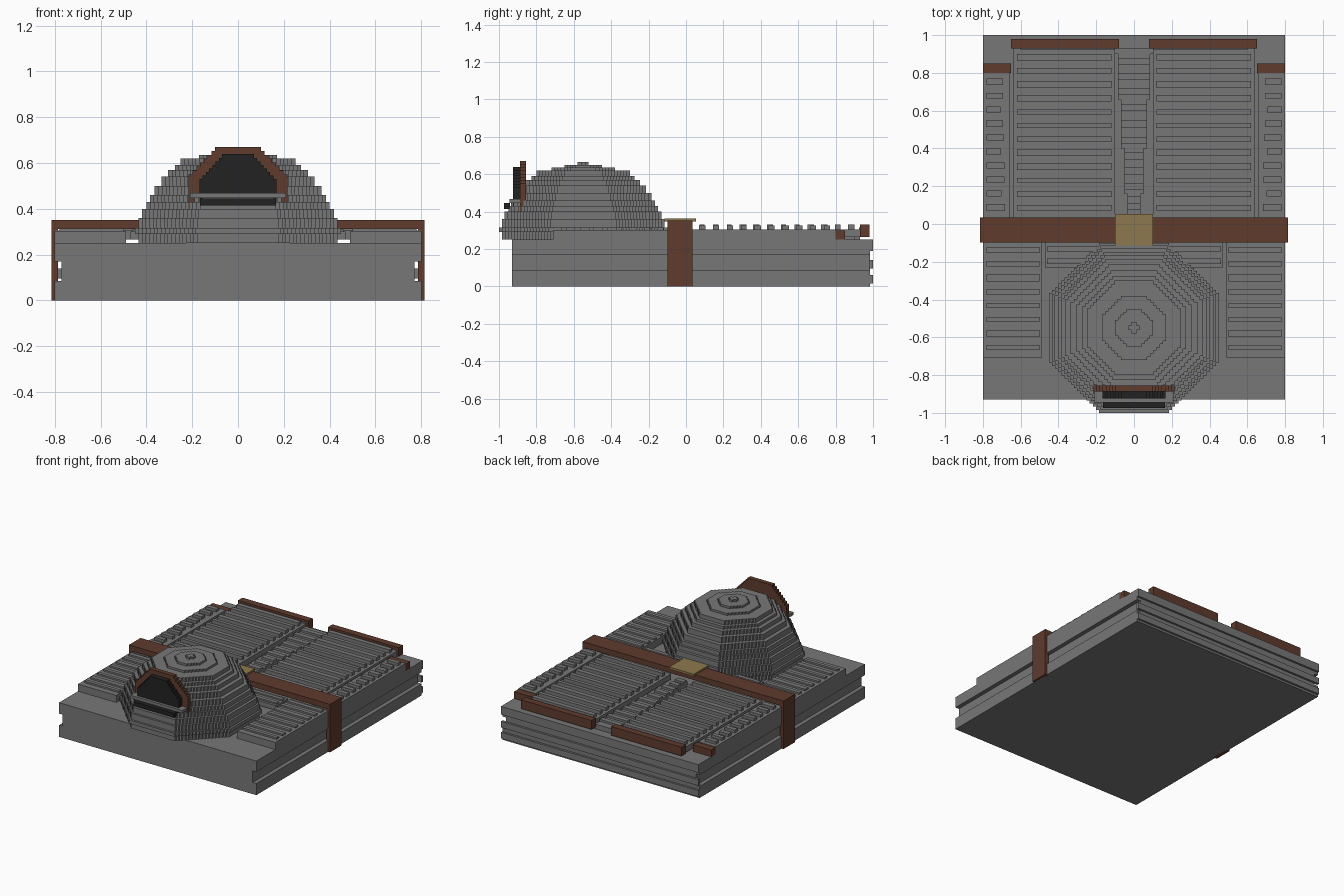
import bpy, bmesh, math, random

if "Cube" in bpy.data.objects:
    bpy.data.objects.remove(bpy.data.objects["Cube"])

random.seed(4)


def material(name, rgb):
    m = bpy.data.materials.new(name)
    m.diffuse_color = (*rgb, 1)
    m.use_nodes = True
    m.node_tree.nodes["Principled BSDF"].inputs["Base Color"].default_value = m.diffuse_color
    return m


GREY = material("stone grey", (0.185, 0.185, 0.185))
BROWN = material("leather brown", (0.115, 0.044, 0.027))
TAN = material("dull brass", (0.27, 0.19, 0.075))
BLACK = material("dark glass", (0.016, 0.016, 0.016))


def finish(name, bm, mat):
    bmesh.ops.recalc_face_normals(bm, faces=bm.faces)
    me = bpy.data.meshes.new(name)
    bm.to_mesh(me)
    bm.free()
    me.materials.append(mat)
    ob = bpy.data.objects.new(name, me)
    bpy.context.collection.objects.link(ob)
    return ob


def add_prism(bm, pts, axis, lo, hi):
    """Extrude a closed 2D outline along z ('z', points x,y) or y ('y', points x,z)."""
    def place(p, h):
        return (p[0], p[1], h) if axis == 'z' else (p[0], h, p[1])
    a = [bm.verts.new(place(p, lo)) for p in pts]
    b = [bm.verts.new(place(p, hi)) for p in pts]
    n = len(pts)
    bm.faces.new(a)
    bm.faces.new(b[::-1])
    for i in range(n):
        bm.faces.new((a[i], a[(i + 1) % n], b[(i + 1) % n], b[i]))


def add_box(bm, x0, x1, y0, y1, z0, z1):
    add_prism(bm, [(x0, y0), (x1, y0), (x1, y1), (x0, y1)], 'z', z0, z1)


def boxes(name, mat, items, mirror=False):
    bm = bmesh.new()
    for x0, x1, y0, y1, z0, z1 in items:
        add_box(bm, x0, x1, y0, y1, z0, z1)
        if mirror:
            add_box(bm, -x1, -x0, y0, y1, z0, z1)
    return finish(name, bm, mat)


def slats(x0, x1, y0, y1, z0, z1, jitter=0.0):
    """Row of cross slats with slightly uneven widths."""
    n = round((y1 - y0) / 0.0725)
    out = []
    for i in range(n):
        y = y0 + (i + 0.5) * (y1 - y0) / n
        w = random.uniform(0.012, 0.019)
        out.append((x0 + random.uniform(0, jitter), x1, y - w, y + w, z0, z1))
    return out


# Base slab with a groove along each side
bm = bmesh.new()
half = [(0.8, 0), (0.8, 0.085), (0.77, 0.085), (0.77, 0.17), (0.8, 0.17), (0.8, 0.25)]
add_prism(bm, half + [(-x, z) for x, z in reversed(half)], 'y', -0.93, 0.985)
finish("base_slab", bm, GREY)
boxes("back_ribs", GREY, [(-0.8, 0.8, 0.98, 1.0, a, b)
                          for a, b in ((0.015, 0.06), (0.095, 0.14), (0.19, 0.25))])

# Raised plates
boxes("main_plates", GREY, [(0.10, 0.64, 0.03, 0.93, 0.265, 0.305)], True)
boxes("side_plates", GREY, [(0.66, 0.8, -0.1, 0.8, 0.25, 0.305)], True)
boxes("front_plates", GREY, [(0.49, 0.8, -0.71, -0.09, 0.25, 0.302)], True)
boxes("rear_dome_plate", GREY, [(-0.47, 0.47, -0.23, -0.09, 0.265, 0.30)])

# Slats across the plates
boxes("main_slats", GREY, slats(0.12, 0.62, 0.05, 0.92, 0.30, 0.33), True)
boxes("side_slats", GREY, slats(0.68, 0.78, 0.05, 0.79, 0.30, 0.325, 0.03), True)
boxes("front_slats", GREY, slats(0.50, 0.78, -0.69, -0.1, 0.30, 0.314), True)
boxes("rear_dome_slats", GREY, slats(-0.46, 0.46, -0.23, -0.1, 0.295, 0.31))

# Stepped central spine with cross ribs
spine = [(0.035, 0.03, 0.16), (0.05, 0.16, 0.40), (0.07, 0.40, 0.66), (0.085, 0.66, 0.90),
         (0.10, 0.90, 0.93)]
boxes("spine", GREY, [(-w, w, a, b, 0.25, 0.285) for w, a, b in spine])
ribs = []
for w, a, b in spine[:4]:
    n = max(1, round((b - a) / 0.08))
    for i in range(n):
        y = a + (i + 0.5) * (b - a) / n
        ribs.append((-w, w, y - 0.018, y + 0.018, 0.28, 0.30))
boxes("spine_ribs", GREY, ribs)

# Brown rear trim
boxes("rear_bars", BROWN, [(0.08, 0.65, 0.93, 0.98, 0.265, 0.33)], True)
boxes("rear_corner_bars", BROWN, [(0.65, 0.80, 0.80, 0.85, 0.25, 0.30)], True)
boxes("rear_bar_supports", GREY, [(0.10, 0.60, 0.925, 0.94, 0.265, 0.315)], True)

# Strap and buckle
bm = bmesh.new()
outer = [(0.815, 0), (0.815, 0.352), (-0.815, 0.352), (-0.815, 0)]
inner = [(-0.785, 0), (-0.785, 0.312), (0.785, 0.312), (0.785, 0)]
add_prism(bm, outer + inner, 'y', -0.098, 0.035)
finish("strap", bm, BROWN)
boxes("buckle", TAN, [(-0.1, 0.1, -0.115, 0.053, 0.348, 0.364)])

# Stepped dome: octagonal tiers whose diagonals are small stairs
CY = -0.55


def stair_octagon(a, step=0.0165):
    f = a * 0.41
    n = max(1, round((a - f) / step))
    d = (a - f) / n
    corner = []
    for i in range(n + 1):                     # from (a, f) up to (f, a)
        corner.append((a - i * d, f + i * d))
        if i < n:
            corner.append((a - (i + 1) * d, f + i * d))
    pts = []
    for k in range(4):
        c, s = ((1, 0), (0, 1), (-1, 0), (0, -1))[k]
        pts += [(x * c - y * s, CY + x * s + y * c) for x, y in corner]
    return pts


tiers = [(0.29, 0.435), (0.315, 0.45), (0.36, 0.435), (0.40, 0.42), (0.43, 0.40), (0.46, 0.385),
         (0.50, 0.365), (0.54, 0.335), (0.57, 0.305), (0.59, 0.275), (0.62, 0.25),
         (0.635, 0.17), (0.65, 0.10), (0.665, 0.03)]
bm = bmesh.new()
z = 0.25
for top, a in tiers:
    add_prism(bm, stair_octagon(a), 'z', z, top)
    z = top
finish("dome", bm, GREY)


# Arched window at the front of the dome
def arch(w, bottom, shoulder, top, crown, n=7):
    """Outline with straight jambs and stepped haunches."""
    right = [(w, bottom), (w, shoulder)]
    for i in range(n):
        x = w + (crown - w) * (i + 1) / n
        right += [(x, shoulder + (top - shoulder) * i / n),
                  (x, shoulder + (top - shoulder) * (i + 1) / n)]
    return right + [(-x, y) for x, y in reversed(right)]


bm = bmesh.new()
add_prism(bm, arch(0.215, 0.40, 0.55, 0.67, 0.10), 'y', -0.888, -0.855)
finish("window_frame", bm, BROWN)
bm = bmesh.new()
add_prism(bm, arch(0.168, 0.41, 0.53, 0.638, 0.07), 'y', -0.925, -0.88)
finish("window_glass", bm, BLACK)
boxes("window_lower_glass", BLACK, [(-0.165, 0.165, -0.974, -0.94, 0.415, 0.445)])
boxes("window_sill", GREY, [(-0.21, 0.21, -0.945, -0.87, 0.447, 0.468)])
